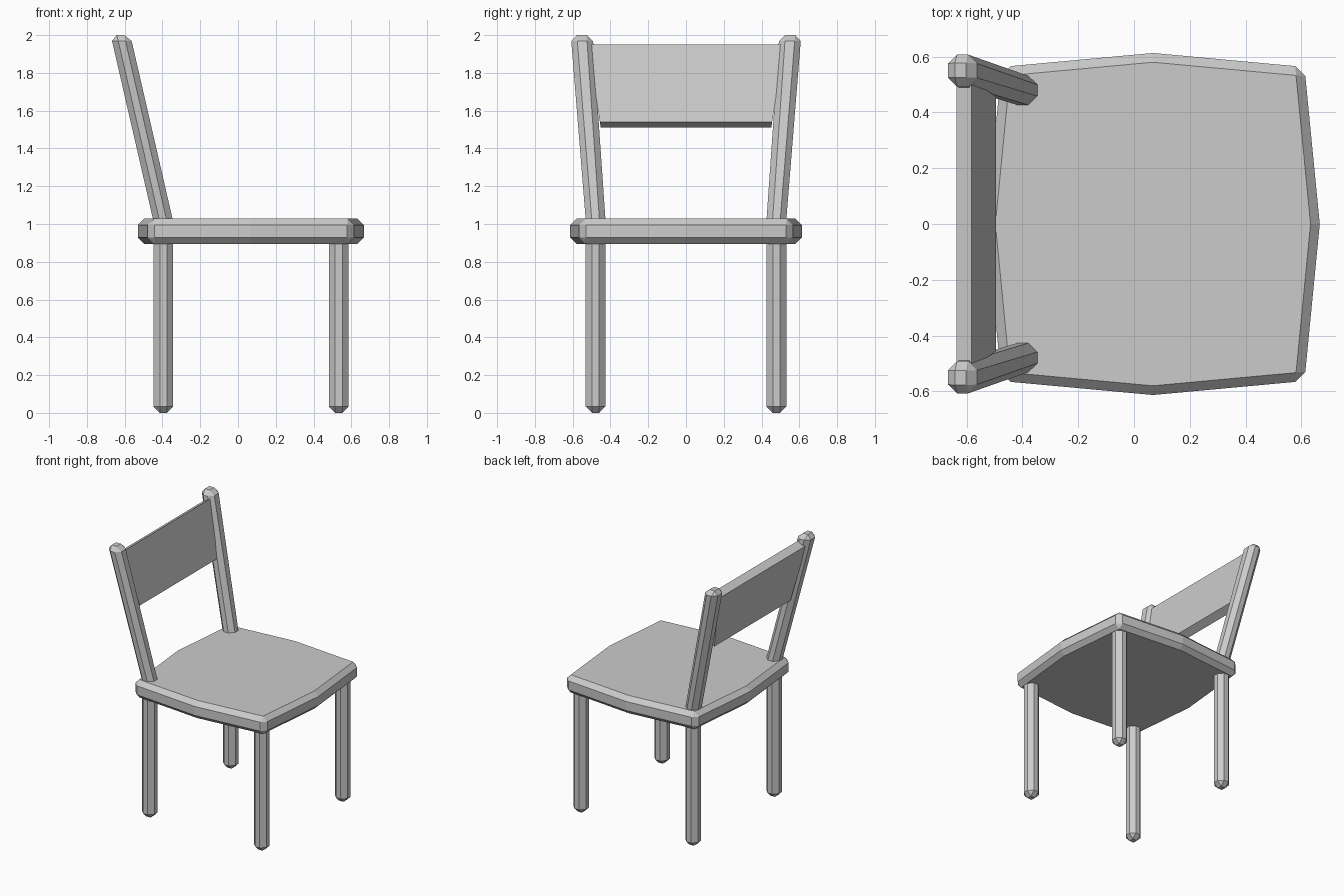
import bpy
import math

if "Cube" in bpy.data.objects:
    bpy.data.objects.remove(bpy.data.objects["Cube"])


def loft(name, lower, upper, bevel=0.0):
    """Solid between two matching loops of points, with an optional one-step bevel."""
    n = len(lower)
    faces = [tuple(reversed(range(n))), tuple(range(n, 2 * n))]
    faces += [(i, (i + 1) % n, n + (i + 1) % n, n + i) for i in range(n)]
    mesh = bpy.data.meshes.new(name)
    mesh.from_pydata(lower + upper, [], faces)
    obj = bpy.data.objects.new(name, mesh)
    bpy.context.collection.objects.link(obj)
    if bevel:
        mod = obj.modifiers.new("bevel", 'BEVEL')
        mod.width = bevel
        mod.segments = 1
        mod.limit_method = 'ANGLE'
        mod.angle_limit = math.radians(30)
    return obj


def rect(x, y, z, hx, hy):
    return [(x - hx, y - hy, z), (x + hx, y - hy, z),
            (x + hx, y + hy, z), (x - hx, y + hy, z)]


# Seat: square with bowed sides
SEAT_X = 0.068
outline = [(0.543, -0.563), (0.598, 0), (0.543, 0.563), (0, 0.613),
           (-0.543, 0.563), (-0.598, 0), (-0.543, -0.563), (0, -0.613)]
loft("seat",
     [(x + SEAT_X, y, 0.895) for x, y in outline],
     [(x + SEAT_X, y, 1.028) for x, y in outline], 0.033)

H = 0.052
for side, s in (("near", -1), ("far", 1)):
    # Straight legs
    for end, x in (("back", -0.395), ("front", 0.533)):
        loft(f"{end}_leg_{side}", rect(x, s * 0.479, 0, H, H),
             rect(x, s * 0.479, 0.96, H, H), 0.033)
    # Back posts, leaning back and splayed outwards
    loft(f"back_post_{side}", rect(-0.383, s * 0.474, 0.96, H, H),
         rect(-0.622, s * 0.552, 2.0, H, 0.058), 0.032)

# Backrest panel between the posts
profile = [(-0.582, 1.95), (-0.636, 1.92), (-0.55, 1.51), (-0.494, 1.54)]
loft("backrest_panel",
     [(x, 0.45 + 0.15 * (z - 1.5), z) for x, z in profile],
     [(x, -0.45 - 0.15 * (z - 1.5), z) for x, z in profile])
for o in bpy.data.objects:
    if o.name == "backrest_panel":
        o.data.flip_normals() if o.data.polygons[0].normal.y < 0 else None
